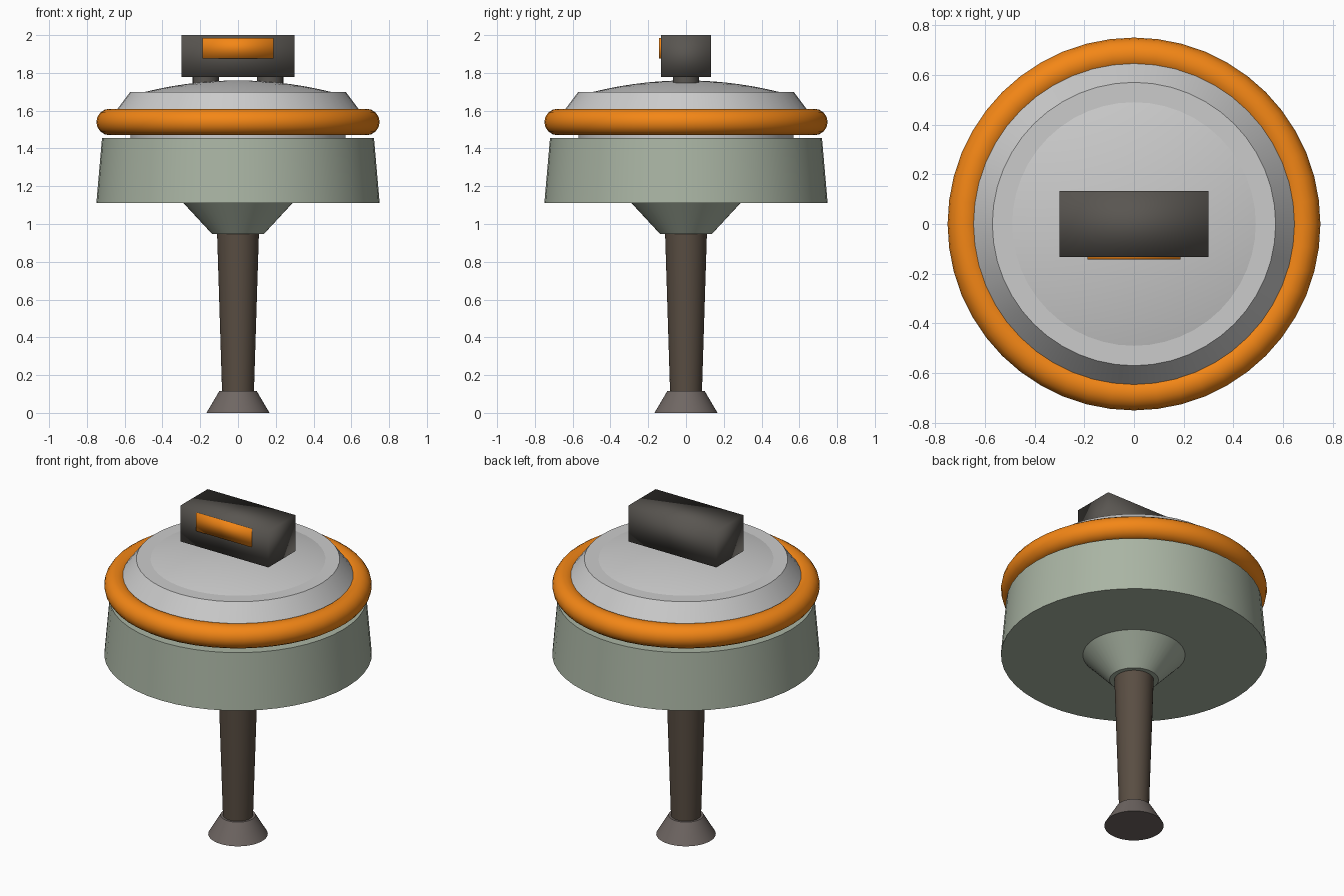
import bpy, math

if "Cube" in bpy.data.objects:
    bpy.data.objects.remove(bpy.data.objects["Cube"])

SEG = 48


def material(name, rgb):
    m = bpy.data.materials.new(name)
    m.diffuse_color = (*rgb, 1)
    m.use_nodes = True
    m.node_tree.nodes["Principled BSDF"].inputs["Base Color"].default_value = m.diffuse_color
    return m


ORANGE = material("orange", (0.90, 0.24, 0.008))
GREEN = material("grey_green", (0.40, 0.46, 0.37))
WHITE = material("off_white", (0.78, 0.77, 0.75))
BROWN = material("brown", (0.10, 0.075, 0.055))
TAUPE = material("taupe", (0.16, 0.135, 0.125))
DARK = material("dark_grey", (0.10, 0.092, 0.082))


def finish(obj, name, mat):
    obj.name = name
    obj.data.materials.append(mat)
    return obj


def smooth(obj):
    bpy.ops.object.select_all(action='DESELECT')
    obj.select_set(True)
    bpy.context.view_layer.objects.active = obj
    bpy.ops.object.shade_smooth_by_angle(angle=math.radians(30))


def lathe(name, profile, mat, x=0.0, seg=SEG):
    """Closed solid of revolution from (radius, z) points, bottom to top."""
    verts, faces = [], []
    for r, z in profile:
        for i in range(seg):
            a = 2 * math.pi * i / seg
            verts.append((x + r * math.cos(a), r * math.sin(a), z))
    for k in range(len(profile) - 1):
        for i in range(seg):
            j = (i + 1) % seg
            faces.append((k * seg + i, k * seg + j, (k + 1) * seg + j, (k + 1) * seg + i))
    faces.append(tuple(reversed(range(seg))))
    faces.append(tuple(range(len(verts) - seg, len(verts))))
    mesh = bpy.data.meshes.new(name)
    mesh.from_pydata(verts, [], faces)
    obj = bpy.data.objects.new(name, mesh)
    bpy.context.collection.objects.link(obj)
    finish(obj, name, mat)
    smooth(obj)
    return obj


def box(name, lo, hi, mat):
    mid = [(a + b) / 2 for a, b in zip(lo, hi)]
    bpy.ops.mesh.primitive_cube_add(size=1, location=mid)
    obj = bpy.context.object
    obj.scale = [b - a for a, b in zip(lo, hi)]
    bpy.ops.object.transform_apply(location=False, rotation=False, scale=True)
    bpy.ops.object.shade_smooth()
    return finish(obj, name, mat)


# Foot, stem and flared collar
lathe("foot", [(0.167, 0), (0.098, 0.117)], TAUPE)
lathe("stem", [(0.084, 0.10), (0.111, 0.96)], BROWN)
lathe("collar", [(0.138, 0.948), (0.29, 1.112)], GREEN)

# Main drum
lathe("drum", [(0.75, 1.11), (0.72, 1.455)], GREEN)

# White lid: neck, bevelled shoulder and shallow dome
lathe("lid_neck", [(0.57, 1.45), (0.57, 1.54)], WHITE)
lathe("lid_shoulder", [(0.683, 1.55), (0.57, 1.70)], WHITE)
radii = [0.56, 0.49, 0.42, 0.35, 0.28, 0.21, 0.14, 0.07, 0.002]
lathe("lid_dome", [(r, 1.76 - 0.06 * (r / 0.49) ** 2) for r in radii], WHITE)

# Bumper ring
bpy.ops.mesh.primitive_torus_add(location=(0, 0, 1.54), major_radius=0.68, minor_radius=0.07,
                                 major_segments=SEG, minor_segments=16)
smooth(finish(bpy.context.object, "bumper_ring", ORANGE))

# Top housing on two short posts, with front panel
for side, x in (("left", -0.17), ("right", 0.17)):
    lathe("post_" + side, [(0.07, 1.745), (0.07, 1.79)], DARK, x, 24)
box("housing", (-0.30, -0.132, 1.777), (0.30, 0.132, 2.0), DARK)
box("front_panel", (-0.188, -0.142, 1.876), (0.188, -0.12, 1.986), ORANGE)
